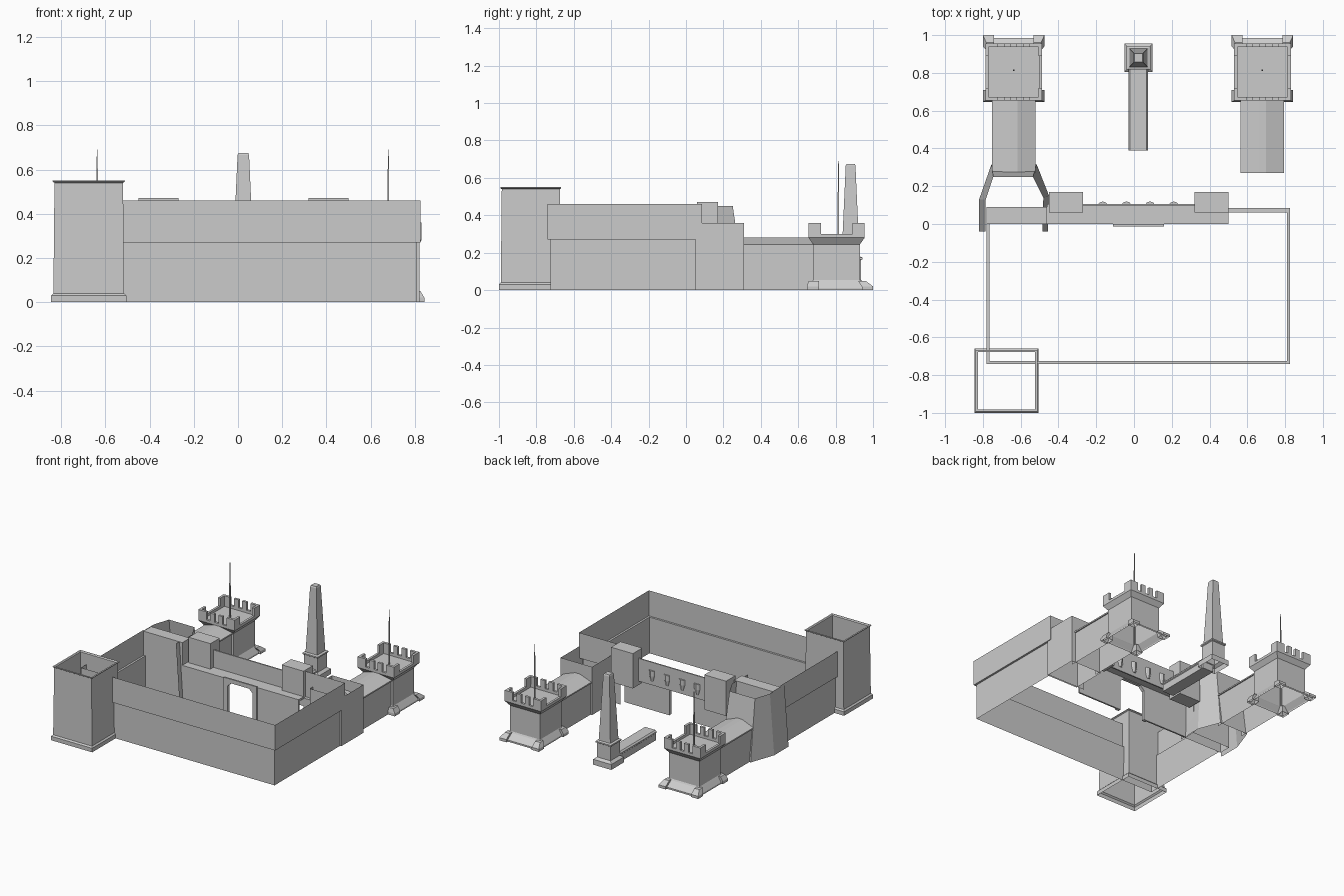
import bpy, bmesh
from mathutils import Vector

cube = bpy.data.objects.get("Cube")
if cube:
    bpy.data.objects.remove(cube, do_unlink=True)

stone = bpy.data.materials.new("pale_grey_stone")
stone.use_nodes = True
GREY = (0.6, 0.6, 0.6, 1)
stone.diffuse_color = GREY
stone.node_tree.nodes["Principled BSDF"].inputs["Base Color"].default_value = GREY


def finish(name, bm):
    bmesh.ops.recalc_face_normals(bm, faces=bm.faces)
    mesh = bpy.data.meshes.new(name)
    bm.to_mesh(mesh)
    bm.free()
    mesh.materials.append(stone)
    obj = bpy.data.objects.new(name, mesh)
    bpy.context.collection.objects.link(obj)
    return obj


def loft(name, rings, closed=True, bottom=False, top=False):
    """Skin a stack of point rings."""
    bm = bmesh.new()
    rows = [[bm.verts.new(p) for p in ring] for ring in rings]
    n = len(rows[0])
    for a, b in zip(rows, rows[1:]):
        for i in range(n if closed else n - 1):
            j = (i + 1) % n
            bm.faces.new((a[i], a[j], b[j], b[i]))
    if bottom:
        bm.faces.new(rows[0])
    if top:
        bm.faces.new(rows[-1])
    return finish(name, bm)


def ring(path, z):
    return [(x, y, z) for x, y in path]


def rect(cx, cy, hx, hy=None):
    hy = hx if hy is None else hy
    return [(cx - hx, cy - hy), (cx + hx, cy - hy), (cx + hx, cy + hy), (cx - hx, cy + hy)]


def box(name, x, y, z, bottom=True, top=True):
    path = [(x[0], y[0]), (x[1], y[0]), (x[1], y[1]), (x[0], y[1])]
    return loft(name, [ring(path, z[0]), ring(path, z[1])], True, bottom, top)


def square_stack(name, cx, cy, steps, **caps):
    """Square tower from (half width, height) steps."""
    return loft(name, [ring(rect(cx, cy, h), z) for h, z in steps], **caps)


def extrude_xz(name, outline, y0, y1):
    return loft(name, [[(x, y, z) for x, z in outline] for y in (y0, y1)], True, True, True)


# Courtyard wall with an overhanging upper band
lower = [(-.765, 0), (-.765, -.725), (.81, -.725), (.81, .06), (.5, .06)]
upper = [(-.78, 0), (-.78, -.74), (.825, -.74), (.825, .085), (.5, .085)]
loft("courtyard_wall", [ring(lower, 0), ring(lower, .27), ring(upper, .27), ring(upper, .46)],
     closed=False)

# Open corner tower
square_stack("corner_tower", -.675, -.83,
             [(.17, 0), (.17, .03), (.16, .04), (.155, .54), (.163, .545), (.163, .55), (.152, .55)])

# Open bastion on the left side
box("left_bastion", (.56, .82), (.05, .31), (0, .36), False, False)

# Flared bastion with battered sides
foot = [(-.455, -.04), (-.45, .15), (-.515, .315), (-.755, .315), (-.82, .13), (-.82, -.04)]
crest = [(-.485, -.04), (-.48, .14), (-.535, .25), (-.745, .25), (-.785, .13), (-.785, -.04)]
loft("flared_bastion", [ring(foot, 0), ring(crest, .45)], closed=False)
box("flared_bastion_gatehouse", (-.78, -.46), (0, .09), (0, .45), False)

# Gate wall, frame, walkway and parapet
gate = [(.13, 0), (.13, .23), (.1, .26), (-.05, .26), (-.08, .23), (-.08, 0)]
extrude_xz("gate_wall", [(-.46, 0), (-.46, .28), (.5, .28), (.5, 0)] + gate, 0, .012)
extrude_xz("gate_frame", [(-.11, 0), (-.11, .29), (.16, .29), (.16, 0)] + gate, -.012, 0)
box("gate_walkway", (-.46, .5), (0, .105), (.265, .28))
box("gate_parapet", (-.27, .32), (.095, .105), (.24, .41))
for side, x in (("right", (-.45, -.27)), ("left", (.32, .5))):
    box(side + "_gate_block", x, (.06, .17), (.21, .47))

# Half round corbels behind the parapet
for i in range(4):
    cx = -.165 + .125 * i
    half = [(-1, 0), (-.7, .6), (0, 1), (.7, .6), (1, 0)]
    loft("corbel_%d" % (i + 1),
         [[(cx + u * r, .105 + v * r * .6, z) for u, v in half]
          for r, z in ((.012, .27), (.024, .31), (.024, .35))], True, True, True)


def rear_tower(side, cx):
    cy = .805
    # Body, corbelled head and parapet
    square_stack(side + "_rear_tower", cx, cy,
                 [(.135, .04), (.125, .055), (.125, .245), (.15, .28), (.15, .3),
                  (.133, .3), (.133, .28)], top=True)
    # Corner and middle merlons
    for sy in (-1, 1):
        for sx in (-1, 1):
            for a, b in ((.066, .018), (.018, .066)):
                x = sorted((cx + sx * .15, cx + sx * (.15 - a)))
                y = sorted((cy + sy * .15, cy + sy * (.15 - b)))
                box(side + "_corner_merlon", x, y, (.3, .36), False)
            y = sorted((cy + sy * .15, cy + sy * .132))
            mid = cx + sx * .034
            box(side + "_middle_merlon", (mid - .018, mid + .018), y, (.3, .36), False)
    # Sloped skirt and corner feet
    base = [(cx - .15, .66), (cx + .15, .66), (cx + .15, .985), (cx - .15, .985)]
    loft(side + "_tower_skirt", [ring(base, 0), ring(base, .012), ring(rect(cx, cy, .125), .05)])
    for sx in (-1, 1):
        for y0, y1, t0, t1 in ((.647, .71, .655, .71), (.94, 1.0, .92, .96)):
            x0, x1 = sorted((cx + sx * .163, cx + sx * .105))
            floor = [(x0, y0), (x1, y0), (x1, y1), (x0, y1)]
            x0, x1 = sorted((cx + sx * .145, cx + sx * .105))
            lid = [(x0, t0), (x1, t0), (x1, t1), (x0, t1)]
            loft(side + "_tower_foot", [ring(floor, 0), ring(floor, .02), ring(lid, .05)], top=True)
    # Flag mast
    square_stack(side + "_mast", cx, .815, [(.004, .28), (.004, .5), (.0015, .69)], top=True)
    # Wing with a low pitched roof
    w = .115
    profile = [(-w + .008, 0), (-w + .008, .235), (-w, .235), (-w, .245), (-.02, .28),
               (.02, .28), (w, .245), (w, .235), (w - .008, .235), (w - .008, 0)]
    loft(side + "_rear_wing", [[(cx + x, y, z) for x, z in profile] for y in (.27, .69)],
         closed=False)


rear_tower("right", -.637)
rear_tower("left", .68)

# Obelisk on a stepped pedestal
square_stack("obelisk", .024, .88,
             [(.075, 0), (.075, .04), (.055, .055), (.055, .16), (.063, .165), (.063, .175),
              (.048, .18), (.026, .665), (.022, .675)], top=True)

# Low coped wall in front of the obelisk
outline = [(-.025, 0), (-.025, .05), (-.03, .055), (-.03, .065), (-.02, .075),
           (.065, .075), (.074, .065), (.074, .055), (.068, .05), (.068, 0)]
extrude_xz("low_coped_wall", outline, .39, .82)
